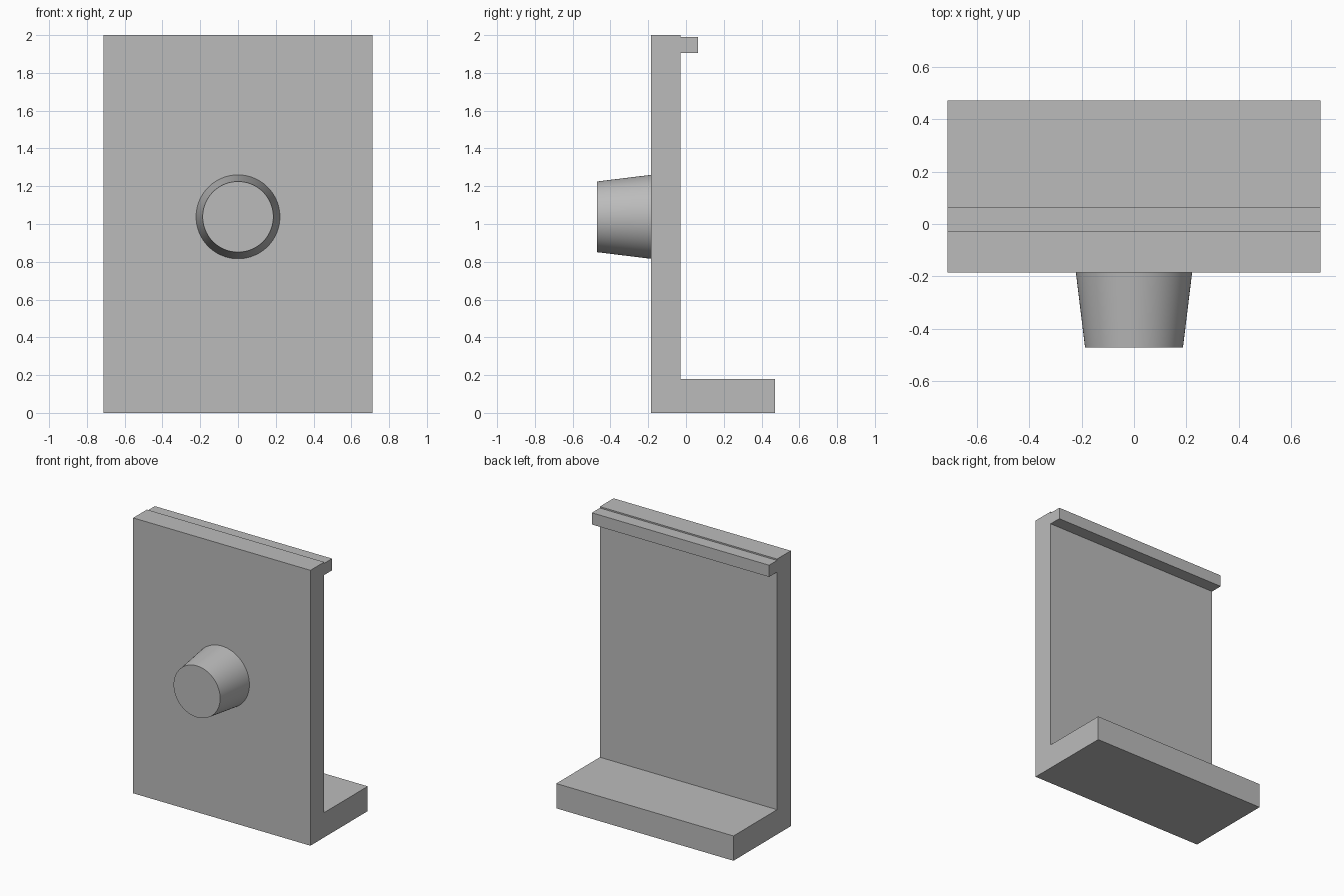
import bpy
import bmesh
import math
from mathutils import Matrix

cube = bpy.data.objects.get("Cube")
if cube:
    bpy.data.objects.remove(cube, do_unlink=True)

grey = bpy.data.materials.new("plain grey")
grey.use_nodes = True
colour = (0.5, 0.5, 0.5, 1)
grey.diffuse_color = colour
grey.node_tree.nodes["Principled BSDF"].inputs["Base Color"].default_value = colour

HALF_WIDTH = 0.712
FRONT, BACK = -0.186, -0.028
KNOB_END = -0.472


def add_object(name, bm):
    bmesh.ops.recalc_face_normals(bm, faces=bm.faces)
    mesh = bpy.data.meshes.new(name)
    bm.to_mesh(mesh)
    bm.free()
    mesh.materials.append(grey)
    obj = bpy.data.objects.new(name, mesh)
    bpy.context.collection.objects.link(obj)
    return obj


# Upright panel, rear foot and top lip as one side profile swept across the width
profile = [(FRONT, 0), (0.472, 0), (0.472, 0.18), (BACK, 0.18),
           (BACK, 1.905), (0.063, 1.905), (0.063, 1.99), (BACK, 1.99),
           (BACK, 2), (FRONT, 2)]
bm = bmesh.new()
side = bm.faces.new([bm.verts.new((-HALF_WIDTH, y, z)) for y, z in profile])
swept = bmesh.ops.extrude_face_region(bm, geom=[side], use_keep_orig=True)
moved = [v for v in swept["geom"] if isinstance(v, bmesh.types.BMVert)]
bmesh.ops.translate(bm, verts=moved, vec=(2 * HALF_WIDTH, 0, 0))
add_object("panel_with_foot_and_lip", bm)

# Tapered round knob on the front
bm = bmesh.new()
place = (Matrix.Translation((0, (FRONT + KNOB_END) / 2, 1.038))
         @ Matrix.Rotation(math.pi / 2, 4, "X"))
bmesh.ops.create_cone(bm, cap_ends=True, segments=96, radius1=0.222,
                      radius2=0.187, depth=FRONT - KNOB_END, matrix=place)
knob = add_object("front_knob", bm)
bpy.ops.object.select_all(action="DESELECT")
knob.select_set(True)
bpy.context.view_layer.objects.active = knob
bpy.ops.object.shade_smooth_by_angle(angle=math.radians(30))
